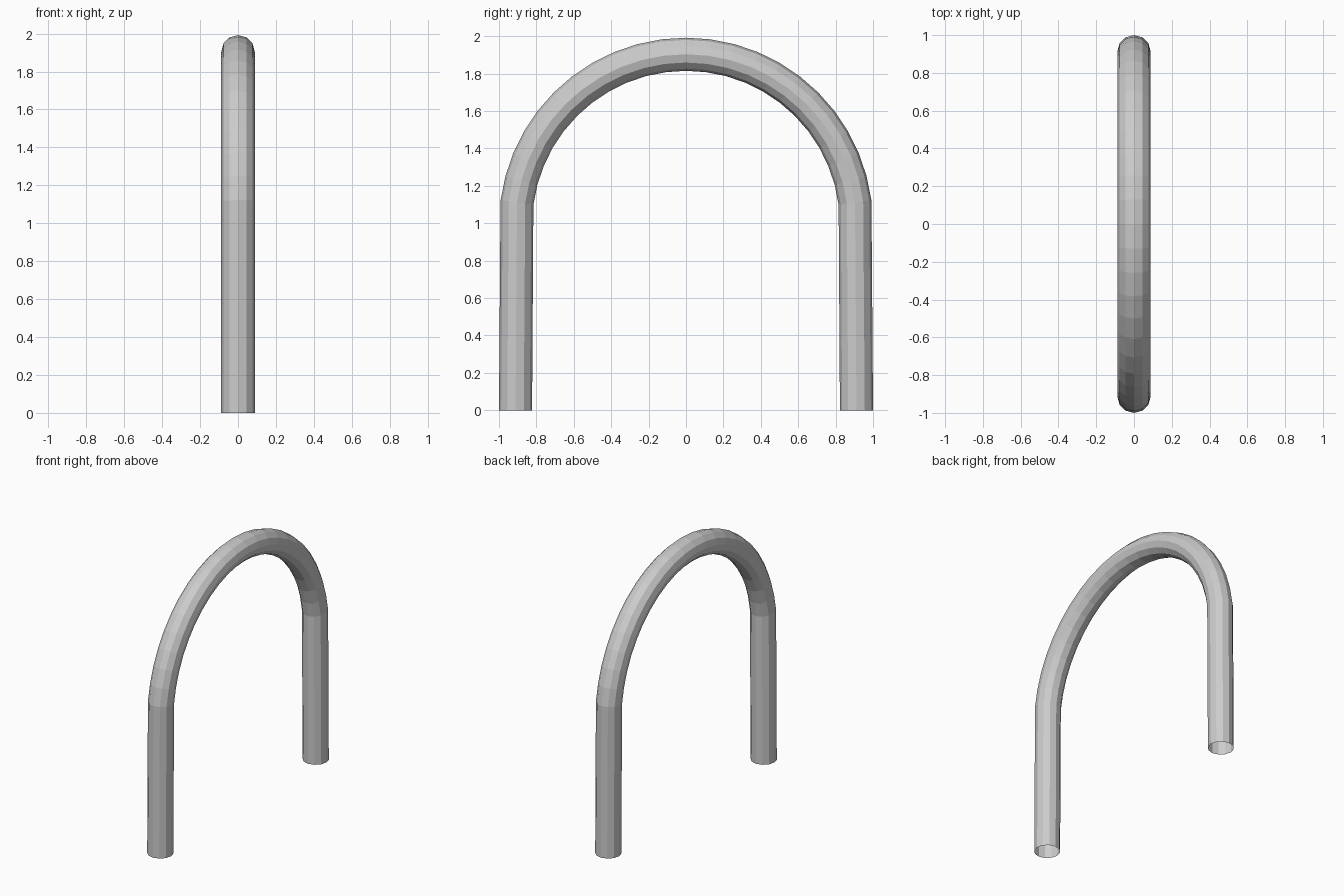
import bpy, bmesh
from math import sin, cos, pi

if "Cube" in bpy.data.objects:
    bpy.data.objects.remove(bpy.data.objects["Cube"])

SIDES, STEPS = 12, 24
R_TUBE, R_ARC, Z_ARC = 0.0885, 0.9115, 0.992

# centre line as (y, z, angle of the ring's outward direction)
path = [(-R_ARC, 0.0, pi)]
for i in range(1, STEPS):
    a = pi - pi * i / STEPS
    path.append((R_ARC * cos(a), Z_ARC + R_ARC * sin(a), a))
path.append((R_ARC, 0.0, 0.0))

# sweep an open-ended round section along the path
bm = bmesh.new()
rings = []
for y, z, a in path:
    ring = []
    for k in range(SIDES):
        t = 2 * pi * k / SIDES
        out = R_TUBE * cos(t)
        ring.append(bm.verts.new((R_TUBE * sin(t), y + out * cos(a), z + out * sin(a))))
    rings.append(ring)
for r0, r1 in zip(rings, rings[1:]):
    for k in range(SIDES):
        n = (k + 1) % SIDES
        bm.faces.new((r0[k], r0[n], r1[n], r1[k]))

# make normals point outward from the tube
bm.normal_update()
face = bm.faces[0] if bm.faces.ensure_lookup_table() is None else None
c = face.calc_center_median()
if face.normal.x * c.x + face.normal.y * (c.y + R_ARC) < 0:
    bmesh.ops.reverse_faces(bm, faces=bm.faces[:])

mesh = bpy.data.meshes.new("arched_tube")
bm.to_mesh(mesh)
bm.free()
bpy.context.collection.objects.link(bpy.data.objects.new("arched_tube", mesh))
